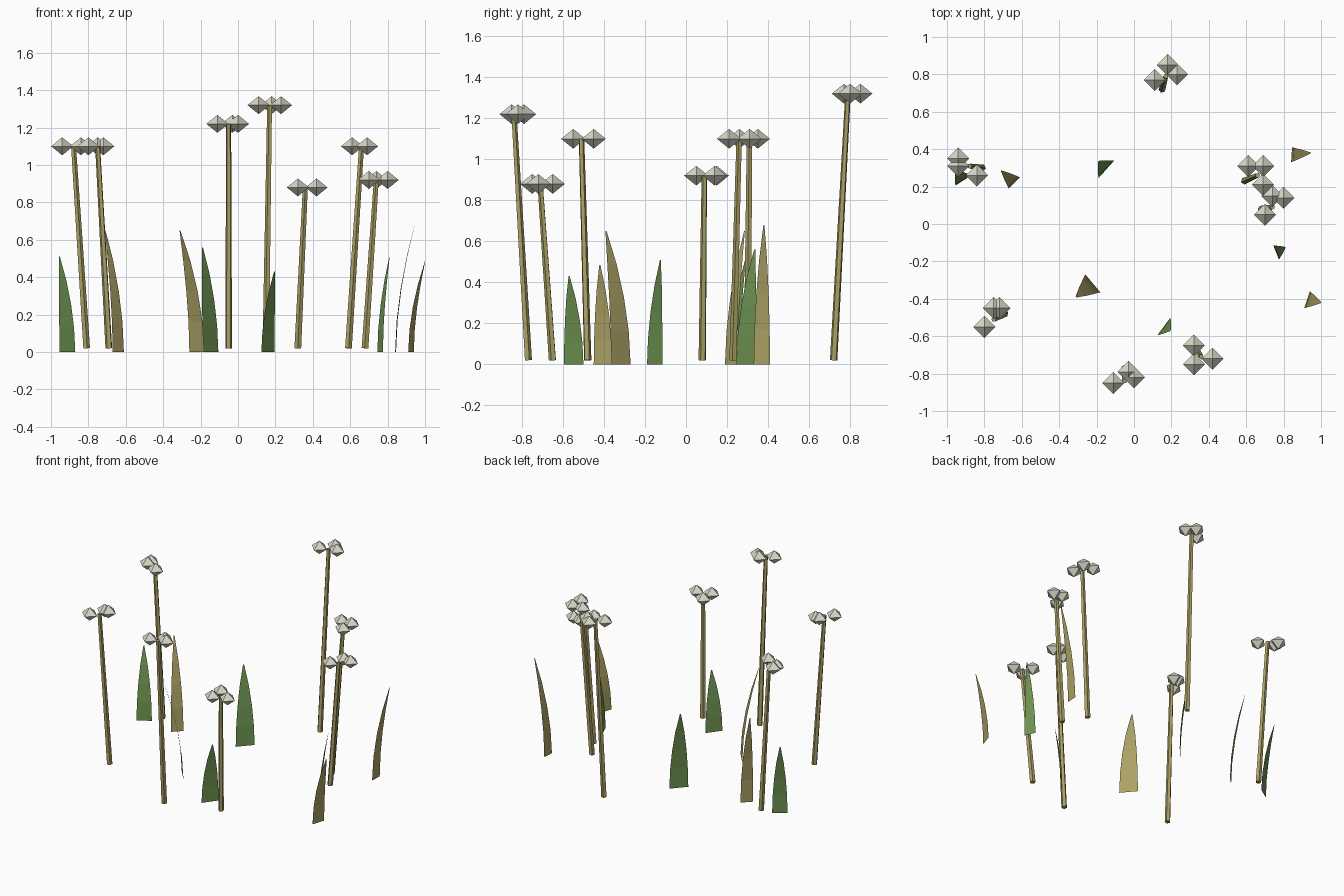
import bpy
import bmesh
from mathutils import Vector

default_cube = bpy.data.objects.get("Cube")
if default_cube:
    bpy.data.objects.remove(default_cube, do_unlink=True)


def make_material(name, colour):
    material = bpy.data.materials.new(name)
    material.use_nodes = True
    material.diffuse_color = (*colour, 1)
    shader = material.node_tree.nodes["Principled BSDF"]
    shader.inputs["Base Color"].default_value = (*colour, 1)
    shader.inputs["Roughness"].default_value = 0.9
    return material


olive = make_material("dry olive", (0.41, 0.36, 0.13))
green = make_material("leaf green", (0.16, 0.30, 0.085))
cream = make_material("blossom cream", (0.68, 0.68, 0.58))


def finish(bm, name, material):
    """Turn a bmesh into a flat shaded object with one colour."""
    mesh = bpy.data.meshes.new(name)
    bm.to_mesh(mesh)
    bm.free()
    mesh.materials.append(material)
    obj = bpy.data.objects.new(name, mesh)
    bpy.context.collection.objects.link(obj)
    return obj


def make_stem(name, base, top):
    """Straight five-sided stalk, slightly tapered, leaning from base to top."""
    bm = bmesh.new()
    axis = top - base
    bmesh.ops.create_cone(bm, cap_ends=True, segments=5, radius1=0.019,
                          radius2=0.014, depth=axis.length)
    obj = finish(bm, name, olive)
    obj.location = (base + top) / 2
    obj.rotation_mode = "QUATERNION"
    obj.rotation_quaternion = axis.to_track_quat("Z", "Y")


def make_blossom(name, centre, radius=0.059, half_height=0.048):
    """Octahedral bud: a four-point rim joined to an upper and a lower tip."""
    bm = bmesh.new()
    rim = [bm.verts.new(centre + Vector(d) * radius)
           for d in ((1, 0, 0), (0, 1, 0), (-1, 0, 0), (0, -1, 0))]
    for side in (1, -1):
        tip = bm.verts.new(centre + Vector((0, 0, side * half_height)))
        for i in range(4):
            pair = [rim[i], rim[(i + 1) % 4]]
            bm.faces.new(pair[::side] + [tip])
    finish(bm, name, cream)


def make_leaf(name, corner_a, corner_b, tip, height, material):
    """Thin blade that narrows upward and bends over toward its tip."""
    bm = bmesh.new()
    a, b, end = (Vector((*p, 0)) for p in (corner_a, corner_b, tip))
    middle, half_edge = (a + b) / 2, (b - a) / 2
    widths = (1, 0.93, 0.76, 0.48, 0.06)
    previous = None
    for i, width in enumerate(widths):
        t = i / (len(widths) - 1)
        spine = middle.lerp(end, t ** 1.8) + Vector((0, 0, height * t))
        row = [bm.verts.new(spine + half_edge * s * width) for s in (-1, 1)]
        if previous:
            bm.faces.new((previous[0], previous[1], row[1], row[0]))
        previous = row
    finish(bm, name, material)


# Flower stalks: foot, top, height, then the three blossoms at the top
flowers = [
    ((0.15, 0.72), (0.17, 0.79), 1.32, ((0.18, 0.85), (0.11, 0.77), (0.23, 0.80))),
    ((-0.81, 0.30), (-0.88, 0.31), 1.1, ((-0.94, 0.35), (-0.94, 0.31), (-0.84, 0.26))),
    ((0.59, 0.23), (0.66, 0.26), 1.1, ((0.61, 0.31), (0.69, 0.31), (0.69, 0.21))),
    ((0.68, 0.08), (0.74, 0.09), 0.92, ((0.74, 0.15), (0.80, 0.14), (0.70, 0.05))),
    ((-0.69, -0.48), (-0.75, -0.51), 1.1, ((-0.75, -0.45), (-0.72, -0.45), (-0.80, -0.55))),
    ((-0.05, -0.77), (-0.05, -0.84), 1.22, ((-0.03, -0.79), (0, -0.82), (-0.11, -0.85))),
    ((0.32, -0.65), (0.36, -0.71), 0.88, ((0.32, -0.65), (0.42, -0.72), (0.32, -0.75))),
]
for number, (foot, top, height, blossoms) in enumerate(flowers, 1):
    make_stem(f"stem_{number}", Vector((*foot, 0.02)), Vector((*top, height)))
    for part, spot in enumerate(blossoms, 1):
        make_blossom(f"blossom_{number}_{part}", Vector((*spot, height)))

# Leaf blades: the two base corners, the tip, height and colour
leaves = [
    ((-0.955, 0.205), (-0.87, 0.26), (-0.955, 0.29), 0.51, green),
    ((-0.61, 0.25), (-0.67, 0.19), (-0.71, 0.285), 0.65, olive),
    ((-0.26, -0.27), (-0.18, -0.365), (-0.31, -0.39), 0.65, olive),
    ((-0.105, 0.34), (-0.19, 0.245), (-0.19, 0.335), 0.56, green),
    ((0.125, -0.595), (0.195, -0.5), (0.195, -0.57), 0.43, green),
    ((0.84, 0.33), (0.845, 0.41), (0.945, 0.38), 0.68, olive),
    ((0.91, -0.45), (0.94, -0.36), (1, -0.42), 0.485, olive),
    ((0.745, -0.115), (0.775, -0.19), (0.81, -0.125), 0.51, green),
]
for number, leaf in enumerate(leaves, 1):
    make_leaf(f"leaf_{number}", *leaf)
